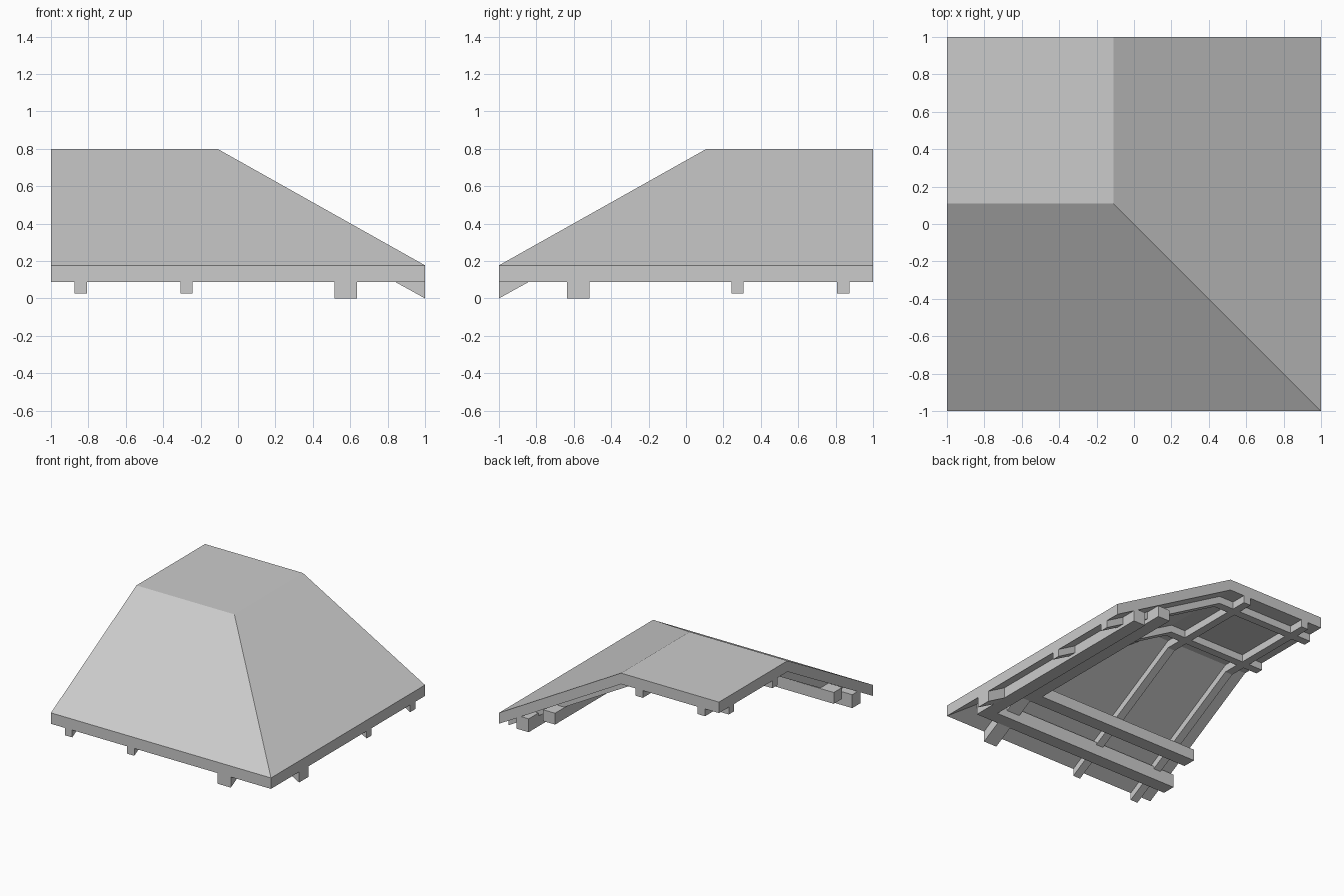
import bpy, bmesh

if "Cube" in bpy.data.objects:
    bpy.data.objects.remove(bpy.data.objects["Cube"])

RIDGE, EAVE, TOP, THICK = -0.11, 0.177, 0.80, 0.09
SLOPE = (TOP - EAVE) / (1 - RIDGE)


def under(s, drop=0.0):
    """Height below the roof shell at distance s towards the eave."""
    return min(TOP, EAVE + (1 - s) * SLOPE) - THICK - drop


def finish(name, bm):
    bmesh.ops.recalc_face_normals(bm, faces=bm.faces)
    me = bpy.data.meshes.new(name)
    bm.to_mesh(me)
    bm.free()
    bpy.context.collection.objects.link(bpy.data.objects.new(name, me))


def sweep(name, profile, t0, t1, flip):
    """Extrude an (s, z) profile from t0 to t1; flip mirrors it across the hip."""
    bm = bmesh.new()
    place = (lambda s, t, z: (-t, -s, z)) if flip else (lambda s, t, z: (s, t, z))
    rings = [[bm.verts.new(place(s, t, z)) for s, z in profile] for t in (t0, t1)]
    n = len(profile)
    bm.faces.new(rings[0])
    bm.faces.new(rings[1])
    for i in range(n):
        j = (i + 1) % n
        bm.faces.new((rings[0][i], rings[0][j], rings[1][j], rings[1][i]))
    finish(name, bm)


# Roof shell: flat top and two slopes meeting at a hip, thickened downwards
bm = bmesh.new()
a, b, c, d, e, f, g = [bm.verts.new(p) for p in (
    (-1, 1, TOP), (RIDGE, 1, TOP), (RIDGE, -RIDGE, TOP), (-1, -RIDGE, TOP),
    (1, 1, EAVE), (1, -1, EAVE), (-1, -1, EAVE))]
faces = [bm.faces.new(q) for q in ((a, b, c, d), (b, e, f, c), (d, c, f, g))]
res = bmesh.ops.extrude_face_region(bm, geom=faces, use_keep_orig=True)
low = [v for v in res["geom"] if isinstance(v, bmesh.types.BMVert)]
bmesh.ops.translate(bm, verts=low, vec=(0, 0, -THICK))
finish("roof_shell", bm)

for flip, side in ((False, "right"), (True, "front")):
    # Slim rafters following the slope and the flat top
    runs = (1, RIDGE, -1)
    profile = [(s, under(s)) for s in runs] + [(s, under(s, 0.06)) for s in reversed(runs)]
    for i, t in enumerate((0.275, 0.84)):
        sweep(f"{side}_rafter_{i + 1}", profile, t - 0.033, t + 0.033, flip)

    # Heavy short rafter ending at the hip
    profile = [(1, under(1)), (0.56, under(0.56)),
               (0.56, under(0.56, THICK)), (1, under(1, 0.087))]
    sweep(f"{side}_heavy_rafter", profile, -0.635, -0.515, flip)

    # Horizontal support beams along the eave
    for name, s0, s1, z0, z1 in (("outer_beam", 0.73, 0.84, 0.09, 0.20),
                                 ("inner_beam", 0.49, 0.60, 0.217, 0.31)):
        sweep(f"{side}_{name}", [(s0, z0), (s1, z0), (s1, z1), (s0, z1)], -s1, 1, flip)
